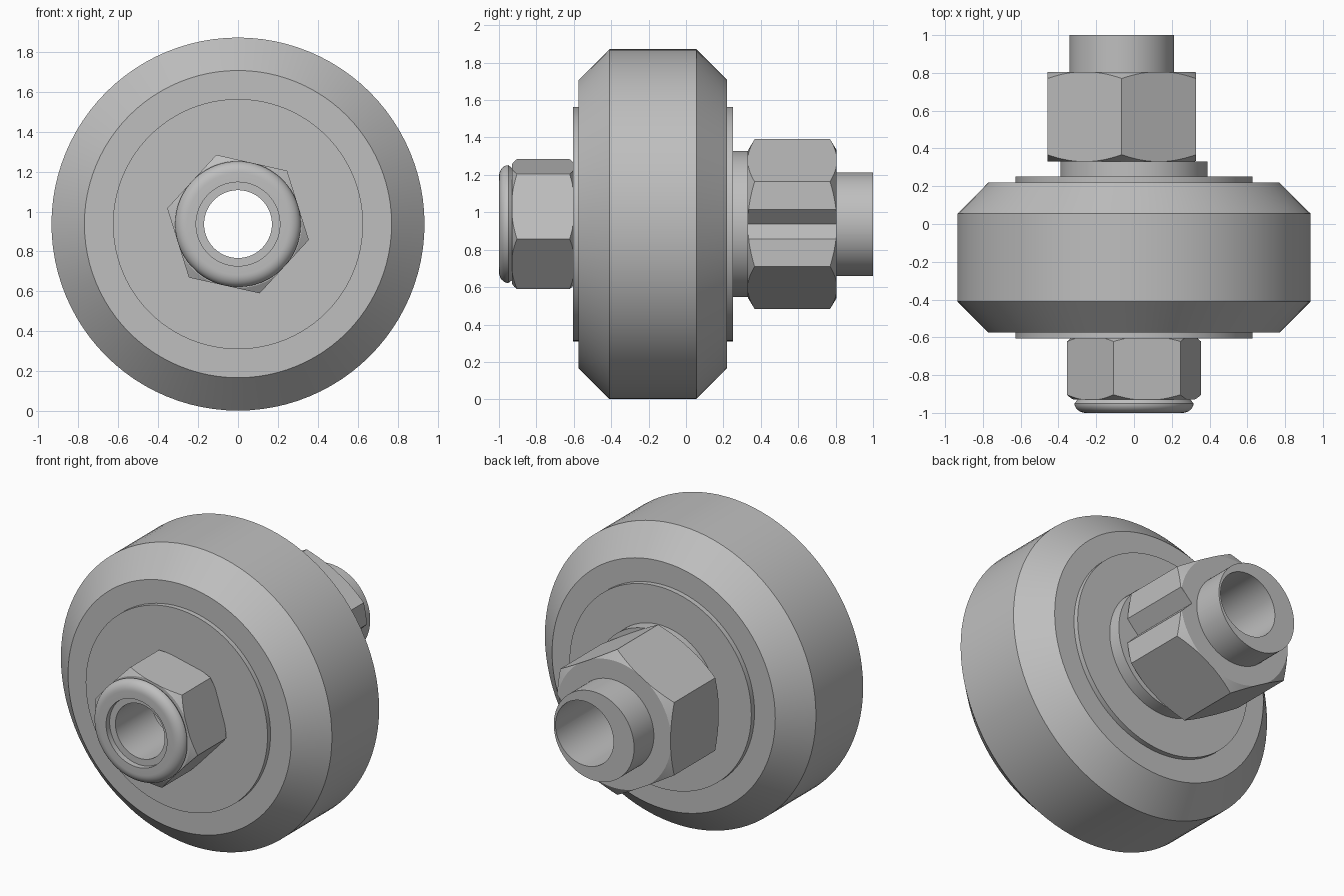
import bpy, bmesh
from math import pi, cos, sin, atan2, radians

if "Cube" in bpy.data.objects:
    bpy.data.objects.remove(bpy.data.objects["Cube"], do_unlink=True)

AXIS_Z = 0.937
SEGMENTS = 96

grey = bpy.data.materials.new("plain grey")
grey.use_nodes = True
grey.diffuse_color = (0.52, 0.52, 0.52, 1)
grey.node_tree.nodes["Principled BSDF"].inputs["Base Color"].default_value = grey.diffuse_color


def loft(name, rings, phase=0.0, extra_angles=()):
    """Closed skin through rings of (y, radius, centre x); y and radius may depend on the angle."""
    angles = [(phase + 2 * pi * i / SEGMENTS) % (2 * pi) for i in range(SEGMENTS)]
    angles = sorted(angles + [a % (2 * pi) for a in extra_angles])
    bm = bmesh.new()
    loops = []
    for y, radius, cx in rings:
        loop = []
        for a in angles:
            r = radius(a) if callable(radius) else radius
            depth = y(a) if callable(y) else y
            loop.append(bm.verts.new((cx + r * cos(a), depth, AXIS_Z + r * sin(a))))
        loops.append(loop)
    count = len(angles)
    for k, low in enumerate(loops):
        high = loops[(k + 1) % len(loops)]
        for i in range(count):
            j = (i + 1) % count
            bm.faces.new((low[i], low[j], high[j], high[i]))
    bmesh.ops.remove_doubles(bm, verts=bm.verts, dist=0.00002)
    bmesh.ops.recalc_face_normals(bm, faces=bm.faces)
    mesh = bpy.data.meshes.new(name)
    bm.to_mesh(mesh)
    bm.free()
    mesh.materials.append(grey)
    obj = bpy.data.objects.new(name, mesh)
    bpy.context.collection.objects.link(obj)
    bpy.ops.object.select_all(action="DESELECT")
    obj.select_set(True)
    bpy.context.view_layer.objects.active = obj
    bpy.ops.object.shade_smooth_by_angle(angle=radians(25))
    return obj


def turned(name, profile):
    return loft(name, [(y, r, 0) for y, r in profile])


def sleeve(name, inner, outer, y0, y1):
    return turned(name, [(y0, inner), (y0, outer), (y1, outer), (y1, inner)])


def hexagon(apothem, corner_angle):
    """Radius of a hexagon in a given direction."""
    def radius(a):
        t = (a - corner_angle) % (pi / 3) - pi / 6
        return apothem / cos(t)
    return radius


def chamfered(shape, y0, y1, limit0, limit1, cx):
    """Rings of a prism whose corners are turned down by a cone at both ends."""
    slope = 0.6
    return [
        (y0, lambda a: min(shape(a), limit0), cx),
        (lambda a: y0 + slope * max(0, shape(a) - limit0), shape, cx),
        (lambda a: y1 - slope * max(0, shape(a) - limit1), shape, cx),
        (y1, lambda a: min(shape(a), limit1), cx),
    ]


# Wheel with bevelled shoulders
turned("wheel_tyre", [(-0.575, 0.62), (-0.575, 0.77), (-0.41, 0.935),
                      (0.055, 0.935), (0.22, 0.77), (0.22, 0.62)])

# Bearing: outer race, shield and inner race
sleeve("bearing_outer_race", 0.535, 0.627, -0.605, 0.252)
sleeve("bearing_shield", 0.335, 0.535, -0.605, 0.252)
sleeve("bearing_inner_race", 0.2, 0.335, -0.605, 0.252)

# Spacer between bearing and eccentric nut
sleeve("rear_spacer", 0.2, 0.39, 0.252, 0.332)

# Eccentric nut with a V groove on its left flat, and an off-centre bore
OFFSET = -0.065
APOTHEM = 0.393
GROOVE = 0.079
hex_rear = hexagon(APOTHEM, pi / 2)


def grooved(a):
    r = hex_rear(a)
    spread = cos(a) - abs(sin(a))
    return min(r, (APOTHEM - GROOVE) / spread) if spread > 0.1 else r


edge = atan2(GROOVE, APOTHEM)
loft("eccentric_nut",
     chamfered(grooved, 0.332, 0.805, 0.396, 0.396, OFFSET)
     + [(0.805, 0.277, OFFSET), (1.0, 0.277, OFFSET), (1.0, 0.2, 0), (0.332, 0.2, 0)],
     extra_angles=(edge, -edge))

# Lock nut with a rounded collar and recessed bore
corner = radians(-12.6)
collar = [(-0.95 - 0.05 * sin(t), 0.255 + 0.06 * cos(t), 0)
          for t in (i * pi / 16 for i in range(9))]
rings = chamfered(hexagon(0.315, corner), -0.605, -0.93, 0.335, 0.32, 0)
# The prism runs towards the front, so its chamfers are rebuilt front to back
rings = chamfered(hexagon(0.315, corner), -0.93, -0.605, 0.32, 0.335, 0)[::-1]
loft("lock_nut",
     rings + [(-0.93, 0.3, 0)] + collar
     + [(-1.0, 0.21, 0), (-0.965, 0.21, 0), (-0.965, 0.17, 0), (-0.605, 0.17, 0)],
     phase=corner)
